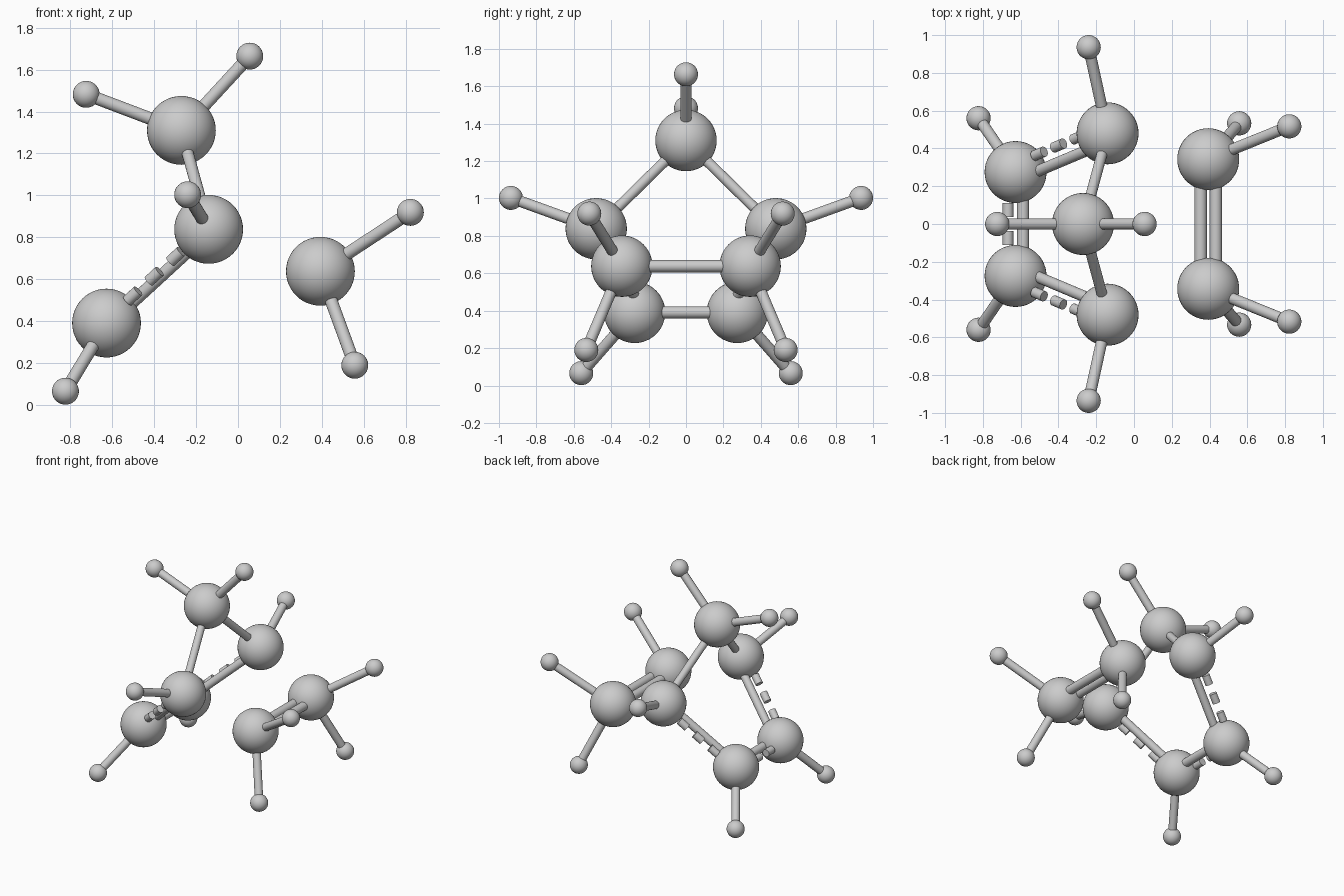
import bpy
from mathutils import Vector

if "Cube" in bpy.data.objects:
    bpy.data.objects.remove(bpy.data.objects["Cube"])

BIG, SMALL, ROD = 0.164, 0.064, 0.03


def finish(name):
    bpy.context.object.name = name
    bpy.ops.object.shade_smooth_by_angle()


def ball(name, p, r):
    bpy.ops.mesh.primitive_uv_sphere_add(segments=48, ring_count=24, radius=r, location=p)
    finish(name)


def rod(name, a, b, r=ROD):
    a, b = Vector(a), Vector(b)
    d = b - a
    bpy.ops.mesh.primitive_cylinder_add(vertices=32, radius=r, depth=d.length, location=(a + b) / 2)
    bpy.context.object.rotation_euler = d.to_track_quat('Z', 'Y').to_euler()
    finish(name)


def dashes(name, a, b, count):
    # equal dashes and gaps filling the space between two ball surfaces
    a, b = Vector(a), Vector(b)
    u = (b - a).normalized()
    step = ((b - a).length - 2 * BIG) / (2 * count - 1)
    for i in range(count):
        s = a + u * (BIG + 2 * i * step)
        rod(name, s, s + u * step, 0.028)


def flip(p, s):
    return Vector((p[0], p[1] * s, p[2]))


# Centre atom on the symmetry plane with its two small atoms
top = Vector((-0.27, 0, 1.31))
ball("top_atom", top, BIG)
for p in ((-0.724, 0, 1.482), (0.056, 0, 1.664)):
    ball("top_small_atom", p, SMALL)
    rod("top_small_bond", top, p)

# Mirrored atoms: position and attached small atoms
side, low, ethene = (-0.14, 0.48, 0.838), (-0.627, 0.275, 0.391), (0.393, 0.343, 0.638)
groups = {
    "side": (side, [(-0.24, 0.936, 1.003)]),
    "low": (low, [(-0.823, 0.56, 0.066)]),
    "pair": (ethene, [(0.822, 0.517, 0.919), (0.557, 0.533, 0.19)]),
}
for s in (1, -1):
    for name, (c, hs) in groups.items():
        c = flip(c, s)
        ball(name + "_atom", c, BIG)
        for h in hs:
            h = flip(h, s)
            ball(name + "_small_atom", h, SMALL)
            rod(name + "_small_bond", c, h)
    # Single bond to the top, then solid bond with dashed partner
    a, b = flip(low, s), flip(side, s)
    rod("ring_bond", b, top, 0.028)
    off = Vector((-0.388, 0.922 * s, 0)) * 0.041
    rod("ring_solid_bond", a - off, b - off)
    dashes("ring_dash", a + off, b + off, 3)

# Bonds crossing the symmetry plane
off = Vector((0.04, 0, 0))
a, b = flip(low, 1), flip(low, -1)
rod("low_solid_bond", a + off, b + off, 0.032)
dashes("low_dash", a - off, b - off, 2)
a, b = flip(ethene, 1), flip(ethene, -1)
for k in (-1, 1):
    rod("pair_double_bond", a + off * k, b + off * k, 0.033)
